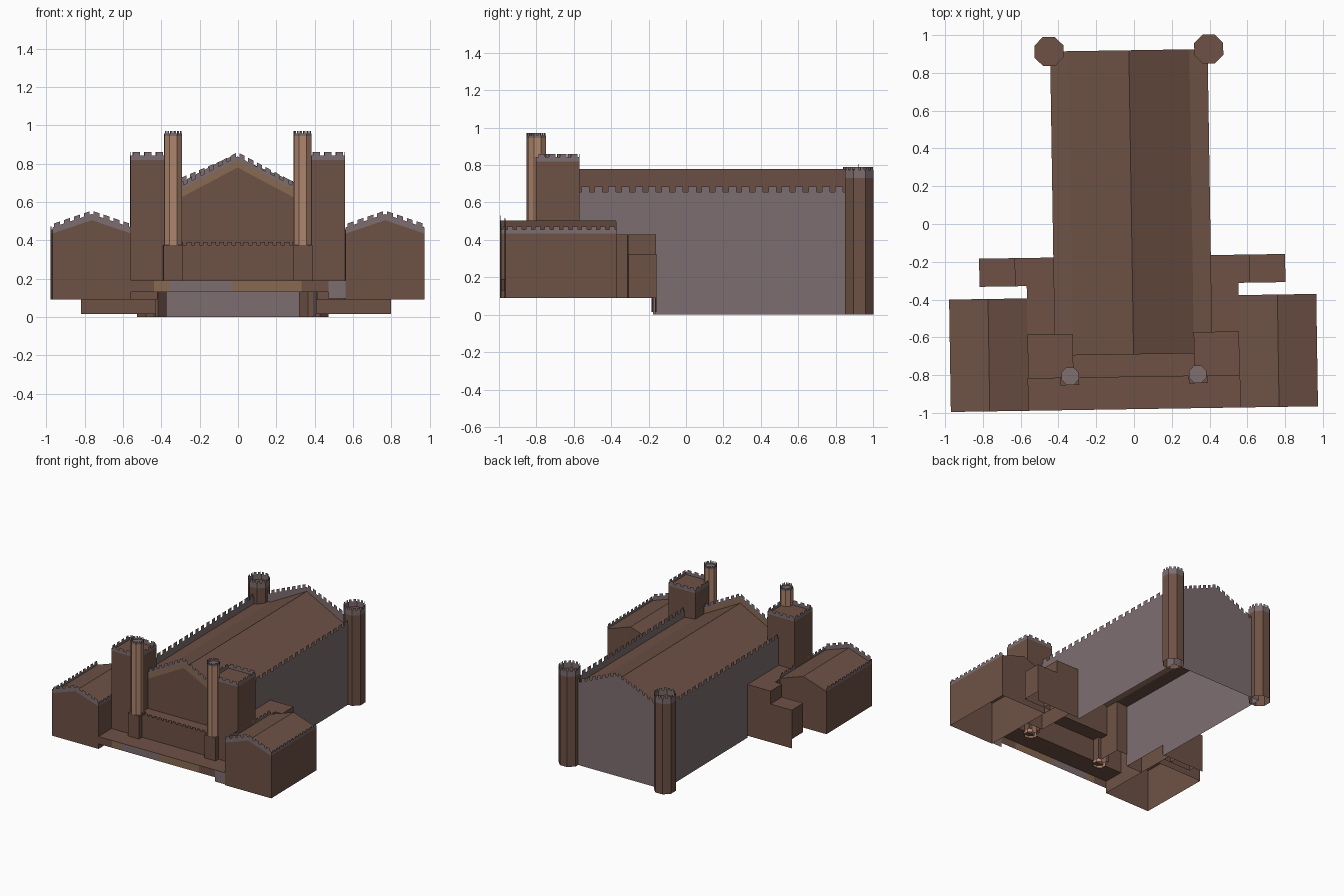
import bpy, bmesh, math
from mathutils import Matrix, Vector

if "Cube" in bpy.data.objects:
    bpy.data.objects.remove(bpy.data.objects["Cube"])

# Whole building is turned slightly about z and sits a touch left of centre
PLACE = Matrix.Rotation(0.0155, 4, 'Z') @ Matrix.Translation((-0.013, 0, 0))


def material(name, rgb):
    m = bpy.data.materials.new(name)
    m.diffuse_color = (*rgb, 1)
    m.use_nodes = True
    m.node_tree.nodes["Principled BSDF"].inputs["Base Color"].default_value = m.diffuse_color
    return m


MATS = [material("brown_brick", (0.156, 0.083, 0.060)),
        material("grey_mauve_stone", (0.205, 0.156, 0.162)),
        material("salmon_stone", (0.43, 0.235, 0.157)),
        material("tan_stone", (0.25, 0.145, 0.085))]
BROWN, GREY, SALMON, TAN = range(4)


def build(name, faces):
    """Make an object from (corner list, material) faces."""
    bm = bmesh.new()
    for pts, mat in faces:
        f = bm.faces.new([bm.verts.new(PLACE @ Vector(p)) for p in pts])
        f.material_index = mat
    bmesh.ops.remove_doubles(bm, verts=bm.verts, dist=0.0002)
    bmesh.ops.recalc_face_normals(bm, faces=bm.faces)
    me = bpy.data.meshes.new(name)
    bm.to_mesh(me)
    bm.free()
    for m in MATS:
        me.materials.append(m)
    ob = bpy.data.objects.new(name, me)
    bpy.context.collection.objects.link(ob)
    return ob


def strip(a, b, h, mat):
    """Upright panel standing on line a-b."""
    up = Vector((0, 0, h))
    a, b = Vector(a), Vector(b)
    return [([a, b, b + up, a + up], mat)]


def battlement(a, b, band, h, step, mat=GREY):
    """Parapet band along a-b with merlons on top."""
    a, b = Vector(a), Vector(b)
    up = Vector((0, 0, band))
    n = max(2, round((b - a).length / step))
    out = strip(a, b, band, mat) if band else []
    for i in range(n):
        p = a.lerp(b, (i + 0.2) / n) + up
        q = a.lerp(b, (i + 0.8) / n) + up
        out += strip(p, q, h, mat)
    return out


def prism(pts, z0, z1, mat, top=None):
    """Open-bottomed walls over a plan outline, with an optional roof."""
    out = []
    for i, p in enumerate(pts):
        q = pts[(i + 1) % len(pts)]
        out += strip((*p, z0), (*q, z0), z1 - z0, mat)
    if top is not None:
        out.append(([(*p, z1) for p in pts], top))
    return out


def crown(pts, z, band, h, step):
    out = []
    for i, p in enumerate(pts):
        q = pts[(i + 1) % len(pts)]
        out += battlement((*p, z), (*q, z), band, h, step)
    return out


def rect(x0, x1, y0, y1):
    return [(x0, y0), (x1, y0), (x1, y1), (x0, y1)]


def octagon(cx, cy, r):
    return [(cx + r * math.cos(math.pi / 8 + i * math.pi / 4),
             cy + r * math.sin(math.pi / 8 + i * math.pi / 4)) for i in range(8)]


# ---- Great hall ----
W, R, FRONT, BACK = 0.417, 0.32, -0.69, 0.92
EAVE, RIDGE = 0.61, 0.78
back_wall = [([(-W, BACK, 0), (W, BACK, 0), (W, BACK, 0.64),
               (0, BACK, 0.815), (-W, BACK, 0.64)], GREY)]
for s in (-1, 1):
    back_wall += battlement((s * W, BACK, 0.64), (0, BACK, 0.815), 0, 0.025, 0.05)
build("hall_back_wall", back_wall)

for s, side in ((-1, "left"), (1, "right")):
    wall = strip((s * W, -0.17, 0), (s * W, BACK, 0), 0.655, GREY)
    wall += strip((s * W, -0.58, 0.095), (s * W, -0.17, 0.095), 0.56, GREY)
    wall += battlement((s * W, -0.58, 0.655), (s * W, BACK, 0.655), 0, 0.03, 0.07)
    build("hall_wall_" + side, wall)

roof = []
for s in (-1, 1):
    roof.append(([(0, FRONT, RIDGE), (s * R, FRONT, EAVE),
                  (s * R, BACK, EAVE), (0, BACK, RIDGE)], BROWN))
    roof.append(([(s * R, -0.6, EAVE), (s * W, -0.6, EAVE - 0.01),
                  (s * W, BACK, EAVE - 0.01), (s * R, BACK, EAVE)], BROWN))
build("hall_roof", roof)

# Front gable with tan coping and battlements
gable = [([(-R, FRONT, 0.37), (R, FRONT, 0.37), (R, FRONT, EAVE),
           (0, FRONT, RIDGE), (-R, FRONT, EAVE)], BROWN)]
for s in (-1, 1):
    gable += strip((s * R, FRONT, EAVE), (0, FRONT, RIDGE), 0.04, TAN)
    gable += battlement((s * R, FRONT, EAVE + 0.04), (0, FRONT, RIDGE + 0.04),
                        0.018, 0.022, 0.05)
build("hall_front_gable", gable)

# ---- Entrance: screen wall, flat roof, porch slab and fascia ----
screen = strip((-R, -0.81, 0.19), (R, -0.81, 0.19), 0.185, BROWN)
screen += battlement((-R, -0.81, 0.375), (R, -0.81, 0.375), 0, 0.017, 0.042, BROWN)
screen.append(([(*p, 0.37) for p in rect(-R, R, -0.81, FRONT)], BROWN))
build("entrance_screen", screen)
build("porch_slab", [([(*p, 0.19) for p in rect(-0.56, 0.56, -0.98, -0.81)], BROWN)])

fascia = []
for x0, x1, z0, mat in ((-0.56, -0.44, 0.13, BROWN), (-0.44, -0.36, 0.13, TAN),
                        (-0.36, -0.03, 0.13, GREY), (-0.03, 0.33, 0.13, TAN),
                        (0.33, 0.47, 0.13, BROWN), (0.47, 0.56, 0.095, GREY)):
    fascia += strip((x0, -0.978, z0), (x1, -0.978, z0), 0.19 - z0, mat)
build("porch_fascia", fascia)

for s, side in ((-1, "left"), (1, "right")):
    # ---- Square front towers ----
    plan = rect(s * 0.32, s * 0.56, -0.81, -0.577)
    build("front_tower_" + side, prism(plan, 0.19, 0.82, BROWN, BROWN)
          + crown(plan, 0.82, 0.023, 0.017, 0.055))

    # ---- Slim octagonal turrets on square bases ----
    build("turret_base_" + side,
          prism(rect(s * 0.29, s * 0.39, -0.848, -0.755), 0.19, 0.375, BROWN, BROWN))
    plan = octagon(s * 0.338, -0.80, 0.05)
    build("front_turret_" + side, prism(plan, 0.17, 0.945, SALMON, GREY)
          + crown(plan, 0.945, 0.012, 0.014, 0.02))

    # ---- Back corner turrets ----
    plan = octagon(s * 0.423, BACK, 0.083)
    build("back_turret_" + side, prism(plan, 0, 0.73, BROWN, BROWN)
          + crown(plan, 0.73, 0.043, 0.018, 0.035))

    # ---- Gabled wings ----
    xi, xo, xm = s * 0.56, s * 0.972, s * 0.766
    y0, y1, zb, ze, zr = -0.98, -0.385, 0.09, 0.435, 0.505
    wing = []
    for y in (y0, y1):
        wing.append(([(xi, y, zb), (xo, y, zb), (xo, y, ze),
                      (xm, y, zr), (xi, y, ze)], BROWN))
    for x in (xi, xo):
        wing += strip((x, y0, zb), (x, y1, zb), ze - zb, BROWN)
        wing.append(([(x, y0, ze), (x, y1, ze), (xm, y1, zr), (xm, y0, zr)], BROWN))
        wing += battlement((x, y0, ze), (x, y1, ze), 0.02, 0.016, 0.05)
        wing += battlement((x, y0, ze), (xm, y0, zr), 0.032, 0.018, 0.05)
    build("wing_" + side, wing)

    # ---- Stepped annex between wing and hall ----
    build("wing_link_" + side,
          prism(rect(s * W, s * 0.56, -0.577, -0.171), 0.09, 0.43, BROWN, BROWN))
    build("annex_tall_" + side,
          prism(rect(s * 0.56, s * 0.622, -0.32, -0.171), 0.09, 0.43, BROWN, BROWN))
    build("annex_low_" + side,
          prism(rect(s * 0.622, s * 0.81, -0.32, -0.171), 0.09, 0.325, BROWN, BROWN))
    build("annex_footing_" + side,
          strip((s * W, -0.171, 0.015), (s * 0.81, -0.171, 0.015), 0.075, BROWN))
